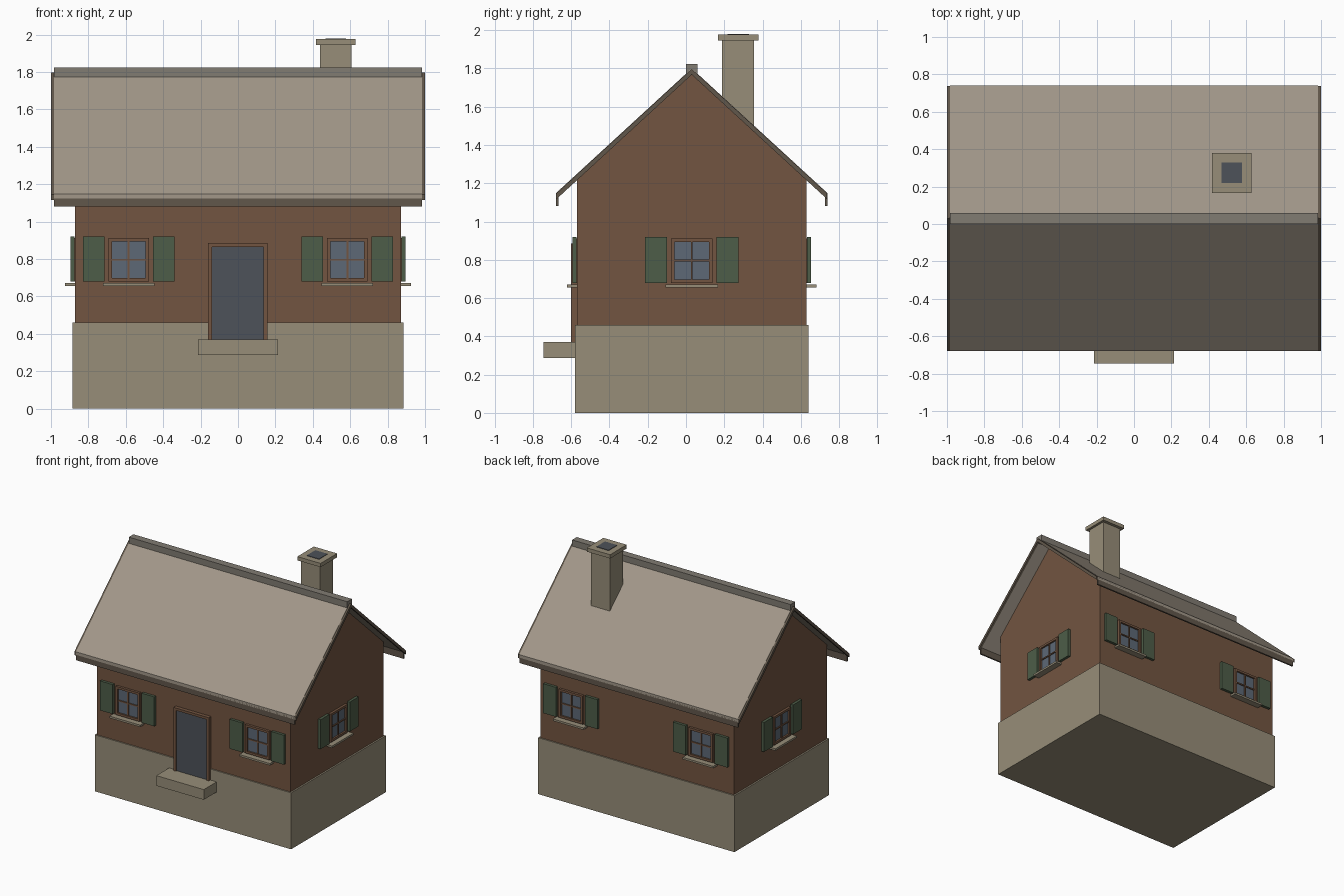
import bpy, bmesh
from math import pi
from mathutils import Matrix, Vector

if "Cube" in bpy.data.objects:
    bpy.data.objects.remove(bpy.data.objects["Cube"])

CY = 0.03                     # ridge line / house centre in y
HX, HY = 0.872, 0.60          # wall half sizes


def mat(name, r, g, b):
    m = bpy.data.materials.new(name)
    m.diffuse_color = (r, g, b, 1)
    m.use_nodes = True
    m.node_tree.nodes["Principled BSDF"].inputs["Base Color"].default_value = m.diffuse_color
    return m


WOOD = mat("brown_wood", 0.17, 0.09, 0.052)
TRIM = mat("dark_trim", 0.12, 0.095, 0.07)
STONE = mat("stone", 0.31, 0.27, 0.19)
ROOF = mat("roof_slate", 0.36, 0.31, 0.25)
RIDGE = mat("ridge_grey", 0.22, 0.20, 0.17)
GREEN = mat("shutter_green", 0.075, 0.11, 0.065)
GLASS = mat("blue_glass", 0.11, 0.14, 0.18)
DARK = mat("dark_slate", 0.075, 0.085, 0.10)


def finish(name, bm, material):
    bmesh.ops.recalc_face_normals(bm, faces=bm.faces)
    me = bpy.data.meshes.new(name)
    bm.to_mesh(me)
    bm.free()
    me.materials.append(material)
    ob = bpy.data.objects.new(name, me)
    bpy.context.collection.objects.link(ob)
    return ob


def add_box(bm, x, y, z, m=Matrix()):
    size = Vector((x[1] - x[0], y[1] - y[0], z[1] - z[0]))
    mid = Vector((sum(x) / 2, sum(y) / 2, sum(z) / 2))
    bmesh.ops.create_cube(bm, size=1, matrix=m @ Matrix.Translation(mid) @ Matrix.Diagonal(size.to_4d()))


def boxes(name, material, items, m=Matrix()):
    bm = bmesh.new()
    for x, y, z in items:
        add_box(bm, x, y, z, m)
    return finish(name, bm, material)


def prism(name, material, profile, x0, x1):
    """Extrude a (y, z) profile along x."""
    bm = bmesh.new()
    f = bm.faces.new([bm.verts.new((x0, y, z)) for y, z in profile])
    r = bmesh.ops.extrude_face_region(bm, geom=[f])
    bmesh.ops.translate(bm, vec=(x1 - x0, 0, 0),
                        verts=[v for v in r["geom"] if isinstance(v, bmesh.types.BMVert)])
    return finish(name, bm, material)


def chevron(top, half, eave, t):
    return [(CY - half, eave), (CY, top), (CY + half, eave),
            (CY + half, eave - t), (CY, top - t), (CY - half, eave - t)]


# Plinth, walls and gable
boxes("plinth", STONE, [((-0.885, 0.885), (CY - 0.61, CY + 0.61), (0, 0.46))])
boxes("walls", WOOD, [((-HX, HX), (CY - HY, CY + HY), (0.455, 1.235))])
prism("gable", WOOD, [(CY - HY, 1.235), (CY + HY, 1.235), (CY, 1.785)], -HX, HX)

# Roof, bargeboards, fascias, ridge cap
prism("roof", ROOF, chevron(1.80, 0.71, 1.148, 0.025), -0.985, 0.985)
for side, n in ((-1, "left"), (1, "right")):
    prism("bargeboard_" + n, TRIM, chevron(1.797, 0.708, 1.146, 0.03), side * 0.983, side * 1.0)
for s, n in ((-1, "front"), (1, "back")):
    ys = sorted((CY + s * 0.71, CY + s * 0.697))
    boxes("fascia_" + n, TRIM, [((-0.985, 0.985), ys, (1.08, 1.14))])
boxes("ridge_cap", RIDGE, [((-0.985, 0.985), (CY - 0.03, CY + 0.03), (1.765, 1.823))])

# Chimney
boxes("chimney", STONE, [((0.438, 0.608), (0.188, 0.355), (1.40, 1.947))])
boxes("chimney_cap", STONE, [((0.418, 0.628), (0.167, 0.38), (1.945, 1.976))])
boxes("flue", DARK, [((0.468, 0.578), (0.218, 0.328), (1.95, 1.98))])

# Door and step
F = CY - HY
boxes("door_frame", WOOD, [((-0.16, -0.14), (F - 0.03, F), (0.37, 0.885)),
                           ((0.137, 0.157), (F - 0.03, F), (0.37, 0.885)),
                           ((-0.14, 0.137), (F - 0.03, F), (0.865, 0.885))])
boxes("door", DARK, [((-0.14, 0.137), (F - 0.02, F), (0.37, 0.865))])
boxes("step", STONE, [((-0.215, 0.213), (-0.745, -0.575), (0.287, 0.37))])


# Windows: local x along the wall, -y outward
def window(tag, x, y, turn):
    m = Matrix.Translation((x, y, 0)) @ Matrix.Rotation(turn, 4, 'Z')
    w, b, z0, z1 = 0.108, 0.018, 0.68, 0.912
    d = (-0.02, 0.0)
    boxes("window_frame_" + tag, WOOD, [((-w, -w + b), d, (z0, z1)), ((w - b, w), d, (z0, z1)),
                                        ((-w, w), d, (z0, z0 + b)), ((-w, w), d, (z1 - b, z1))], m)
    mid = (z0 + z1) / 2
    boxes("window_bars_" + tag, WOOD, [((-0.005, 0.005), (-0.014, 0), (z0, z1)),
                                       ((-w, w), (-0.014, 0), (mid - 0.005, mid + 0.005))], m)
    boxes("window_glass_" + tag, GLASS, [((-w + b, w - b), (-0.006, 0.002), (z0 + b, z1 - b))], m)
    boxes("shutters_" + tag, GREEN, [((-0.245, -0.13), (-0.024, -0.002), (0.68, 0.92)),
                                     ((0.13, 0.245), (-0.024, -0.002), (0.68, 0.92))], m)
    boxes("sill_" + tag, STONE, [((-0.138, 0.138), (-0.052, 0), (0.656, 0.672))], m)


for sx, n in ((-1, "left"), (1, "right")):
    window("front_" + n, sx * 0.585, CY - HY, 0)
    window("back_" + n, sx * 0.585, CY + HY, pi)
    window("side_" + n, sx * HX, CY, sx * pi / 2)
